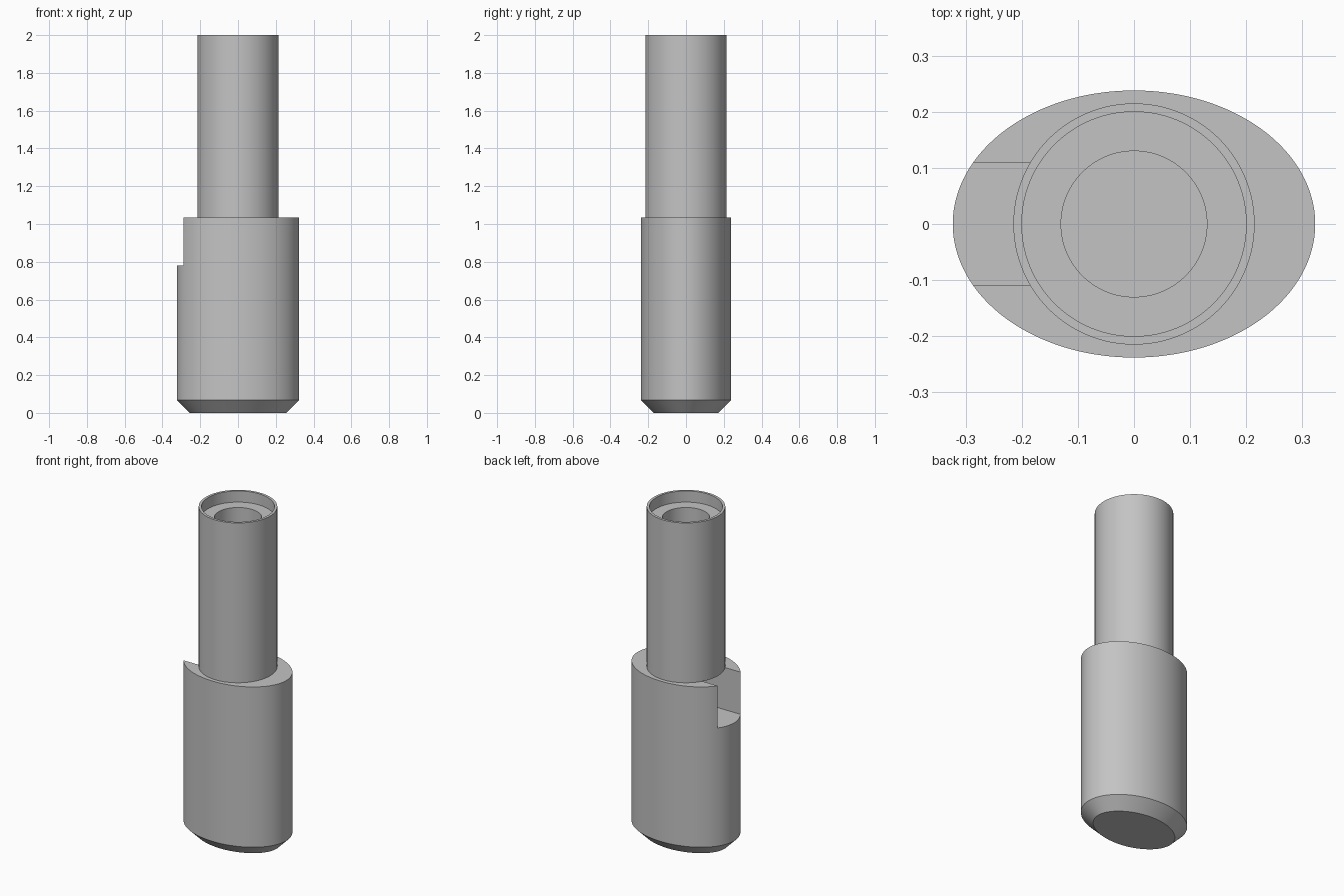
import bpy
import bmesh
from math import cos, sin, pi, hypot, radians

SEGMENTS = 128
SHOULDER = 1.035      # height where the tube leaves the body
SLOT_FLOOR = 0.78
BORE = 0.13

if "Cube" in bpy.data.objects:
    bpy.data.objects.remove(bpy.data.objects["Cube"], do_unlink=True)

grey = bpy.data.materials.new("light grey")
grey.use_nodes = True
grey.diffuse_color = (0.55, 0.55, 0.55, 1)
grey.node_tree.nodes["Principled BSDF"].inputs["Base Color"].default_value = grey.diffuse_color


def ellipse(rx, ry, z, inset=0):
    """Ellipse points, moved inward along the normal by the inset."""
    points = []
    for i in range(SEGMENTS):
        a = 2 * pi * i / SEGMENTS
        nx, ny = cos(a) / rx, sin(a) / ry
        n = hypot(nx, ny)
        points.append((rx * cos(a) - inset * nx / n, ry * sin(a) - inset * ny / n, z))
    return points


def loft(name, rings, closed=False):
    """Skin a stack of rings; cap both ends, or join the last to the first."""
    bm = bmesh.new()
    loops = [[bm.verts.new(p) for p in ring] for ring in rings]
    pairs = list(zip(loops, loops[1:]))
    if closed:
        pairs.append((loops[-1], loops[0]))
    else:
        bm.faces.new(loops[0])
        bm.faces.new(loops[-1])
    for low, high in pairs:
        for i in range(SEGMENTS):
            j = (i + 1) % SEGMENTS
            bm.faces.new((low[i], low[j], high[j], high[i]))
    bmesh.ops.recalc_face_normals(bm, faces=bm.faces)
    mesh = bpy.data.meshes.new(name)
    bm.to_mesh(mesh)
    bm.free()
    mesh.materials.append(grey)
    obj = bpy.data.objects.new(name, mesh)
    bpy.context.collection.objects.link(obj)
    return obj


def activate(obj):
    bpy.ops.object.select_all(action="DESELECT")
    obj.select_set(True)
    bpy.context.view_layer.objects.active = obj


def cut(target, cutter):
    mod = target.modifiers.new("cut", "BOOLEAN")
    mod.operation = "DIFFERENCE"
    mod.solver = "EXACT"
    mod.object = cutter
    activate(target)
    bpy.ops.object.modifier_apply(modifier=mod.name)
    bpy.data.objects.remove(cutter, do_unlink=True)


# Oval body with a chamfered foot
rx, ry, chamfer = 0.323, 0.238, 0.067
body = loft("oval_body", [
    ellipse(rx, ry, 0, chamfer),
    ellipse(rx, ry, chamfer),
    ellipse(rx, ry, SHOULDER),
])

# Side slot running in under the tube
bpy.ops.mesh.primitive_cube_add(size=1, location=(-0.25, 0, SLOT_FLOOR + 0.25))
slot = bpy.context.object
slot.name = "slot_cutter"
slot.scale = (0.5, 0.217, 0.5)
slot.hide_render = True
cut(body, slot)

# Bore continuing down to the slot
bore = loft("bore_cutter", [ellipse(BORE, BORE, z) for z in (SLOT_FLOOR + 0.002, 1.2)])
bore.hide_render = True
cut(body, bore)

# Hollow tube with a shallow counterbore at the rim
profile = [(0.215, SHOULDER), (0.215, 2), (0.2, 2), (0.2, 1.933), (BORE, 1.933), (BORE, SHOULDER)]
tube = loft("upper_tube", [ellipse(r, r, z) for r, z in profile], closed=True)

for part in (body, tube):
    activate(part)
    bpy.ops.object.shade_smooth_by_angle(angle=radians(30))
